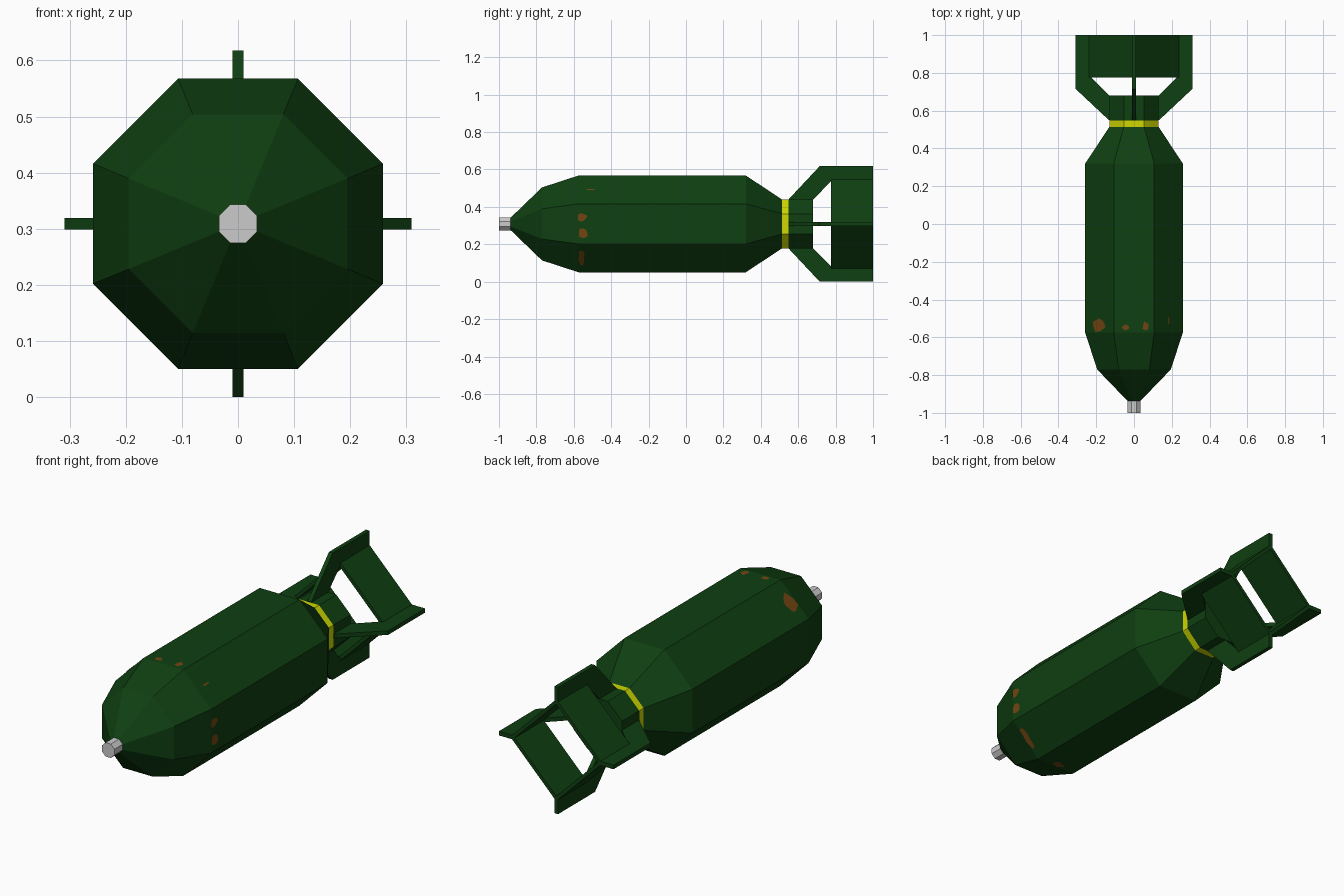
import bpy, bmesh, math, random
from mathutils import Vector

if "Cube" in bpy.data.objects:
    bpy.data.objects.remove(bpy.data.objects["Cube"])

random.seed(4)
CZ = 0.309  # height of the long axis


def material(name, rgb):
    m = bpy.data.materials.new(name)
    m.diffuse_color = (*rgb, 1)
    m.use_nodes = True
    m.node_tree.nodes["Principled BSDF"].inputs["Base Color"].default_value = m.diffuse_color
    return m


GREEN = material("dark_green", (0.0048, 0.05, 0.0055))
YELLOW = material("band_yellow", (0.62, 0.68, 0.0))
RUST = material("rust_brown", (0.17, 0.06, 0.006))
GREY = material("light_grey", (0.6, 0.6, 0.6))


def make_object(name, bm, *mats, normals=True):
    if normals:
        bmesh.ops.recalc_face_normals(bm, faces=bm.faces)
    me = bpy.data.meshes.new(name)
    bm.to_mesh(me)
    bm.free()
    for m in mats:
        me.materials.append(m)
    ob = bpy.data.objects.new(name, me)
    bpy.context.collection.objects.link(ob)
    return ob


def place(angle, r, t, y):
    """Point at radial distance r, sideways offset t, along direction angle."""
    c, s = math.cos(angle), math.sin(angle)
    return Vector((c * r - s * t, y, CZ + s * r + c * t))


def octagon_lathe(name, profile, *mats):
    """Eight-sided body from (y, flat distance) pairs."""
    bm = bmesh.new()
    k = 1 / math.cos(math.pi / 8)
    rings = [[bm.verts.new(place(math.pi / 8 + i * math.pi / 4, r * k, 0, y))
              for i in range(8)] for y, r in profile]
    for a, b in zip(rings, rings[1:]):
        for i in range(8):
            j = (i + 1) % 8
            f = bm.faces.new((a[i], a[j], b[j], b[i]))
            if len(mats) > 1 and 0.51 < f.calc_center_median().y < 0.548:
                f.material_index = 1
    bm.faces.new(rings[0])
    bm.faces.new(rings[-1])
    return make_object(name, bm, *mats)


# Body with painted neck band, and nose fuse
octagon_lathe("body", [(-0.937, 0.034), (-0.77, 0.195), (-0.575, 0.2585),
                       (0.32, 0.2585), (0.513, 0.131), (0.547, 0.131),
                       (0.68, 0.131)], GREEN, YELLOW)
octagon_lathe("nose_fuse", [(-1.0, 0.034), (-0.93, 0.034)], GREY)

# Four tail fins with sloping struts
FIN = [(0.55, 0.11), (0.55, 0.133), (0.715, 0.309), (1.0, 0.309),
       (1.0, 0.232), (0.78, 0.232), (0.68, 0.131), (0.66, 0.11)]
for n, side in enumerate(("right", "top", "left", "bottom")):
    bm = bmesh.new()
    a = n * math.pi / 2
    lo = [bm.verts.new(place(a, r, -0.01, y)) for y, r in FIN]
    hi = [bm.verts.new(place(a, r, 0.01, y)) for y, r in FIN]
    bm.faces.new(lo)
    bm.faces.new(hi[::-1])
    for i in range(len(FIN)):
        j = (i + 1) % len(FIN)
        bm.faces.new((lo[i], lo[j], hi[j], hi[i]))
    make_object("tail_fin_" + side, bm, GREEN)

# Open diamond-shaped box joining the fins
bm = bmesh.new()
loops = [[bm.verts.new(place(i * math.pi / 2, r, 0, y)) for i in range(4)]
         for r, y in ((0.248, 0.775), (0.248, 1.0), (0.224, 1.0), (0.224, 0.775))]
for k in range(4):
    a, b = loops[k], loops[(k + 1) % 4]
    for i in range(4):
        j = (i + 1) % 4
        bm.faces.new((a[i], a[j], b[j], b[i]))
make_object("tail_box", bm, GREEN)

# Rust patches: facet angle, sideways offset, y, half width, half length
PATCHES = [(0, 0.037, -0.555, 0.024, 0.032), (0, -0.047, -0.55, 0.028, 0.03),
           (-45, 0.0, -0.56, 0.06, 0.019), (90, 0.045, -0.548, 0.018, 0.016),
           (90, -0.062, -0.54, 0.018, 0.026), (135, 0.005, -0.535, 0.055, 0.038),
           (45, 0.0, -0.51, 0.006, 0.025), (-90, 0.0, -0.55, 0.03, 0.02)]
bm = bmesh.new()
for deg, t, y, w, l in PATCHES:
    pts = []
    for i in range(11):
        q = i * math.tau / 11
        s = random.uniform(0.7, 1.1)
        pts.append(bm.verts.new(place(math.radians(deg), 0.2605,
                                      t + w * s * math.cos(q),
                                      max(y + l * s * math.sin(q), -0.577))))
    f = bm.faces.new(pts)
    f.normal_update()
    if f.normal.dot(place(math.radians(deg), 1, 0, 0) - Vector((0, 0, CZ))) < 0:
        f.normal_flip()
make_object("rust_patches", bm, RUST, normals=False)
